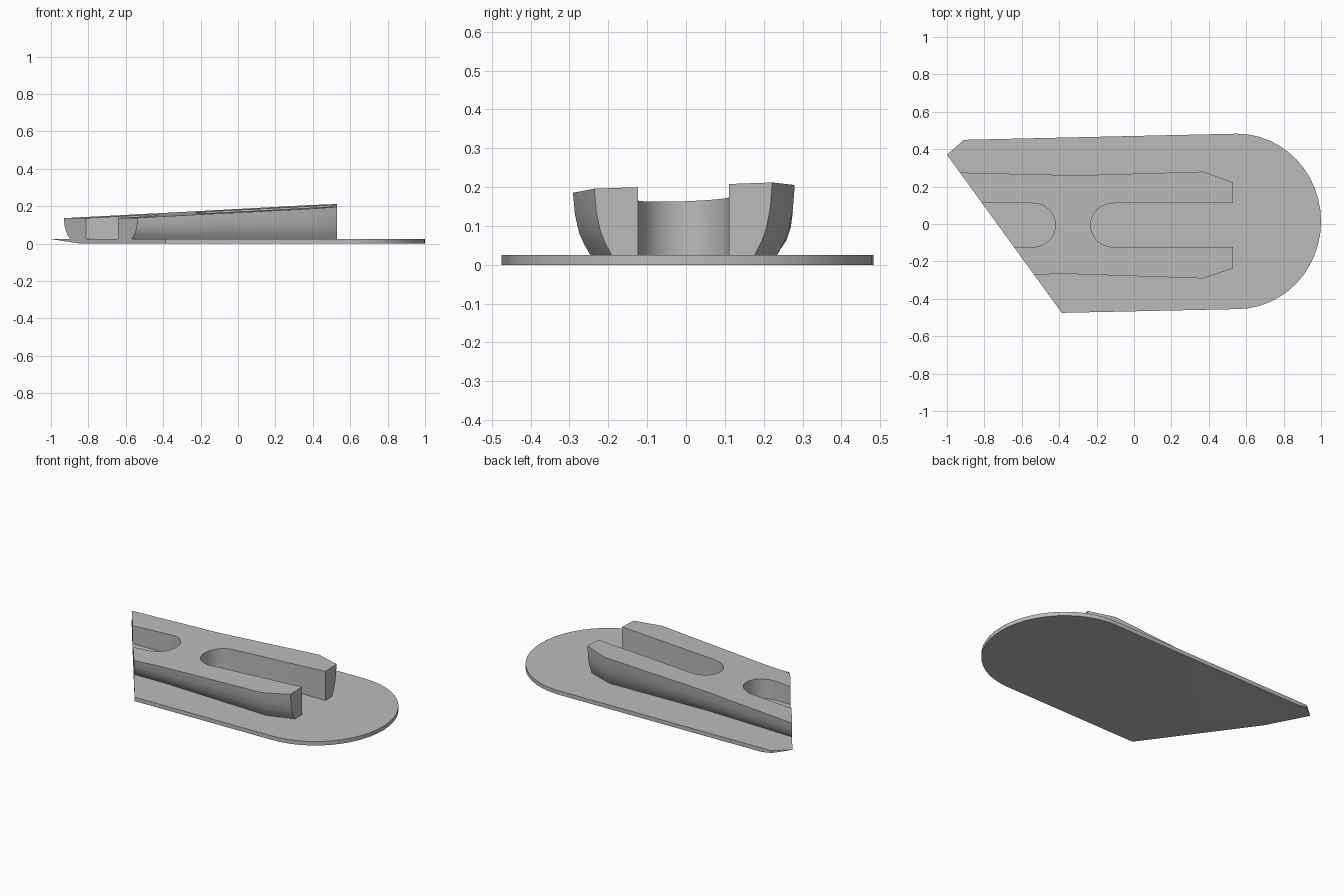
import bpy, bmesh, math
from mathutils import Vector

cube = bpy.data.objects.get("Cube")
if cube:
    bpy.data.objects.remove(cube, do_unlink=True)

grey = bpy.data.materials.new("plain grey")
grey.use_nodes = True
grey.diffuse_color = (0.5, 0.5, 0.5, 1)
grey.node_tree.nodes["Principled BSDF"].inputs["Base Color"].default_value = (0.5, 0.5, 0.5, 1)

PLATE_TOP = 0.025


def cut_x(y):
    """x of the slanted end cut at a given y."""
    return -1 + (0.37 - y) * 0.726


def arc(cx, cy, rx, ry, start, end, steps):
    angles = [math.radians(start + (end - start) * i / steps) for i in range(steps + 1)]
    return [(cx + rx * math.cos(a), cy + ry * math.sin(a)) for a in angles]


def loft(rings):
    """Closed solid through a stack of matching outlines."""
    bm = bmesh.new()
    loops = [[bm.verts.new(p) for p in ring] for ring in rings]
    n = len(loops[0])
    for low, high in zip(loops, loops[1:]):
        for i in range(n):
            j = (i + 1) % n
            bm.faces.new((low[i], low[j], high[j], high[i]))
    bm.faces.new(loops[0][::-1])
    bm.faces.new(loops[-1])
    return bm


def finish(bm, name):
    bmesh.ops.recalc_face_normals(bm, faces=bm.faces)
    mesh = bpy.data.meshes.new(name)
    bm.to_mesh(mesh)
    bm.free()
    mesh.materials.append(grey)
    obj = bpy.data.objects.new(name, mesh)
    bpy.context.collection.objects.link(obj)
    bpy.ops.object.select_all(action='DESELECT')
    obj.select_set(True)
    bpy.context.view_layer.objects.active = obj
    bpy.ops.object.shade_smooth_by_angle(angle=math.radians(30))


# Base plate: rounded at one end, slanted at the other
outline = [(cut_x(-0.475), -0.475)]
outline += arc(0.55, 0.014, 0.45, 0.469, -90, 90, 24)
outline += [(-0.91, 0.45), (-1, 0.37)]
plate = loft([[(x, y, z) for x, y in outline] for z in (0, PLATE_TOP)])

# Underside thinned toward the tip
bmesh.ops.bisect_plane(plate, geom=plate.verts[:] + plate.edges[:] + plate.faces[:],
                       plane_co=Vector((-0.84, 0, 0)),
                       plane_no=Vector((-0.024, 0, -0.16)), clear_outer=True)
bmesh.ops.holes_fill(plate, edges=[e for e in plate.edges if e.is_boundary], sides=0)
finish(plate, "base_plate")

# Raised block: flared outer sides, a slot open at each end
front_side = [(None, -0.27), (-0.35, -0.267), (0.37, -0.291), (0.53, -0.236)]
back_side = [(0.53, 0.222), (0.37, 0.28), (-0.3, 0.26), (None, 0.275)]
long_slot = arc(-0.11, -0.006, 0.122, 0.117, 270, 90, 16)
short_slot = arc(-0.54, -0.006, 0.12, 0.117, 90, -90, 16)


def block_ring(height, inset):
    pts = []
    for x, y in front_side:
        y += inset
        pts.append((cut_x(y) if x is None else x, y))
    pts += [(0.53, -0.123)] + long_slot + [(0.53, 0.111)]
    for x, y in back_side:
        y -= inset
        pts.append((cut_x(y) if x is None else x, y))
    pts += [(cut_x(0.111), 0.111)] + short_slot + [(cut_x(-0.123), -0.123)]
    ring = []
    for x, y in pts:
        top = 0.176 + 0.053 * x + 0.035 * y  # sloping top plane
        ring.append((x, y, PLATE_TOP + (top - PLATE_TOP) * height))
    return ring


levels = [(0, 0.045), (0.17, 0.029), (0.35, 0.016), (0.65, 0.005), (1, 0)]
finish(loft([block_ring(h, d) for h, d in levels]), "slotted_block")
